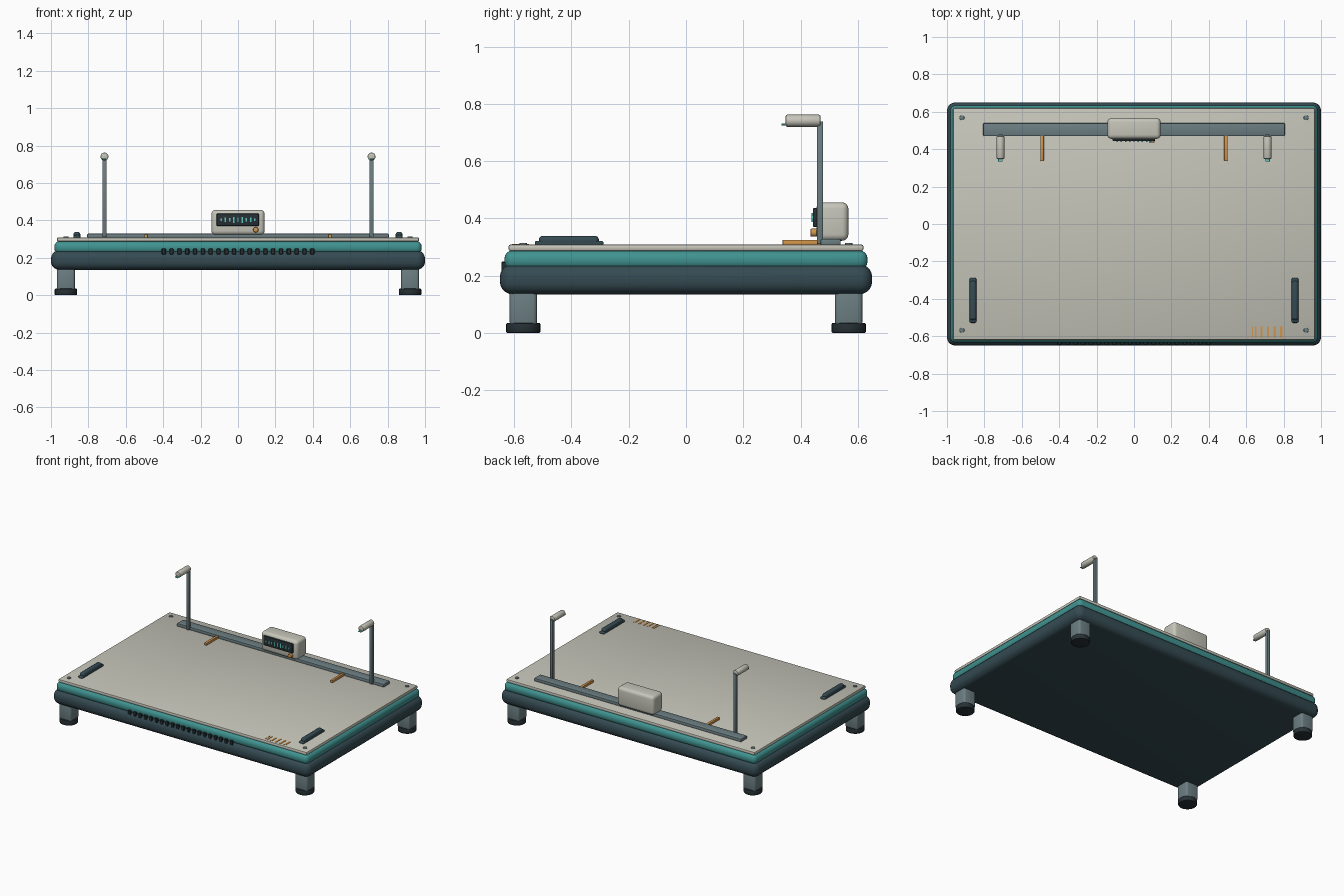
import bpy, bmesh, math
from mathutils import Matrix

if "Cube" in bpy.data.objects:
    bpy.data.objects.remove(bpy.data.objects["Cube"])


def material(name, rgb):
    m = bpy.data.materials.new(name)
    m.diffuse_color = (*rgb, 1)
    m.use_nodes = True
    m.node_tree.nodes["Principled BSDF"].inputs["Base Color"].default_value = m.diffuse_color
    return m


DARK = material("dark_slate", (0.035, 0.07, 0.085))
BLACK = material("rubber", (0.02, 0.03, 0.035))
TEAL = material("teal", (0.05, 0.29, 0.28))
GLOW = material("display_teal", (0.12, 0.6, 0.52))
PALE = material("warm_grey", (0.56, 0.56, 0.49))
STEEL = material("steel", (0.15, 0.21, 0.225))
ORANGE = material("orange", (0.65, 0.3, 0.07))


def finish(name, bm, mat, bevel, segments):
    if bevel:
        # bevel only real corners, not the facets of round sides
        edges = [e for e in bm.edges if e.calc_face_angle(0) > math.radians(50)]
        bmesh.ops.bevel(bm, geom=edges, offset=bevel, segments=segments,
                        profile=0.5, affect='EDGES', clamp_overlap=True)
    mesh = bpy.data.meshes.new(name)
    bm.to_mesh(mesh)
    bm.free()
    mesh.materials.append(mat)
    ob = bpy.data.objects.new(name, mesh)
    bpy.context.collection.objects.link(ob)
    bpy.ops.object.select_all(action='DESELECT')
    ob.select_set(True)
    bpy.context.view_layer.objects.active = ob
    bpy.ops.object.shade_smooth_by_angle(angle=math.radians(35))
    return ob


def box(name, x, y, z, mat, bevel=0.0, segments=3):
    """Box from (min, max) ranges on each axis."""
    bm = bmesh.new()
    bmesh.ops.create_cube(bm, size=1)
    for v in bm.verts:
        for i, (lo, hi) in enumerate((x, y, z)):
            v.co[i] = lo if v.co[i] < 0 else hi
    return finish(name, bm, mat, bevel, segments)


def cylinder(name, centre, radius, length, mat, axis='Z', bevel=0.0, sides=24):
    bm = bmesh.new()
    turn = Matrix.Rotation(math.pi / 2, 4, 'X') if axis == 'Y' else Matrix()
    bmesh.ops.create_cone(bm, cap_ends=True, segments=sides, radius1=radius,
                          radius2=radius, depth=length,
                          matrix=Matrix.Translation(centre) @ turn)
    return finish(name, bm, mat, bevel, 2)


def about(c, half):
    return (c - half, c + half)


SIDES = (("left", -1), ("right", 1))

# Stacked body: dark base, teal band, pale bed plate
box("base", (-1, 1), (-0.65, 0.65), (0.135, 0.24), DARK, 0.045, 5)
box("middle_band", (-0.982, 0.982), (-0.634, 0.634), (0.222, 0.288), TEAL, 0.028, 4)
box("bed_plate", (-0.968, 0.968), (-0.62, 0.62), (0.286, 0.309), PALE, 0.008, 2)

# Legs, feet and corner screws
for side, sx in SIDES:
    for end, sy in (("front", -1), ("back", 1)):
        x, y = 0.92 * sx, 0.568 * sy
        box(f"{end}_{side}_leg", about(x, 0.048), about(y, 0.048), (0.025, 0.15), STEEL, 0.014)
        cylinder(f"{end}_{side}_foot", (x, y, 0.0175), 0.06, 0.035, BLACK, bevel=0.005)
        cylinder(f"{end}_{side}_screw", (x, y, 0.309), 0.013, 0.01, STEEL, bevel=0.002, sides=16)

# Front vent slots
for i in range(20):
    x = -0.397 + i * 0.794 / 19
    box(f"vent_{i + 1}", about(x, 0.011), (-0.645, -0.6), (0.217, 0.249), BLACK, 0.003, 1)

# Rear rail
box("rear_rail", (-0.806, 0.806), (0.47, 0.54), (0.305, 0.329), STEEL, 0.005, 2)

for side, sx in SIDES:
    # Lamp post with head and light strip
    x = 0.714 * sx
    box(f"{side}_post", about(x, 0.011), (0.457, 0.479), (0.31, 0.739), STEEL, 0.004, 2)
    cylinder(f"{side}_lamp_head", (x, 0.409, 0.741), 0.021, 0.122, PALE, 'Y', 0.005)
    box(f"{side}_lamp_light", about(x, 0.012), (0.333, 0.36), (0.724, 0.732), GLOW, 0.002, 1)
    # Orange stop clip
    box(f"{side}_clip", about(0.491 * sx, 0.009), (0.337, 0.475), (0.306, 0.325), ORANGE, 0.003, 2)
    # Grab handle on its mounting plate
    x = 0.861 * sx
    box(f"{side}_handle_plate", about(x, 0.018), (-0.528, -0.288), (0.303, 0.322), DARK, 0.008)
    box(f"{side}_handle", about(x, 0.018), (-0.514, -0.304), (0.304, 0.339), DARK, 0.014, 4)

# Control box with screen, level bars and knob
box("control_box", (-0.142, 0.142), (0.455, 0.567), (0.322, 0.456), PALE, 0.022, 4)
box("screen", (-0.114, 0.112), (0.443, 0.465), (0.37, 0.436), BLACK, 0.004, 2)
for i, half in enumerate((0.007, 0.011, 0.009, 0.016, 0.013, 0.016, 0.009, 0.012, 0.007)):
    x = -0.09 + i * 0.0225
    box(f"level_bar_{i + 1}", about(x, 0.004), (0.439, 0.445), about(0.403, half), GLOW)
cylinder("knob", (0.095, 0.447, 0.35), 0.014, 0.024, ORANGE, 'Y', 0.003)

# Scale marks near the front right corner
for i, (x, half) in enumerate(((0.634, 0.003), (0.65, 0.004), (0.682, 0.006),
                               (0.716, 0.006), (0.752, 0.007), (0.788, 0.007))):
    box(f"scale_mark_{i + 1}", about(x, half), (-0.607, -0.548), (0.305, 0.311), ORANGE)
